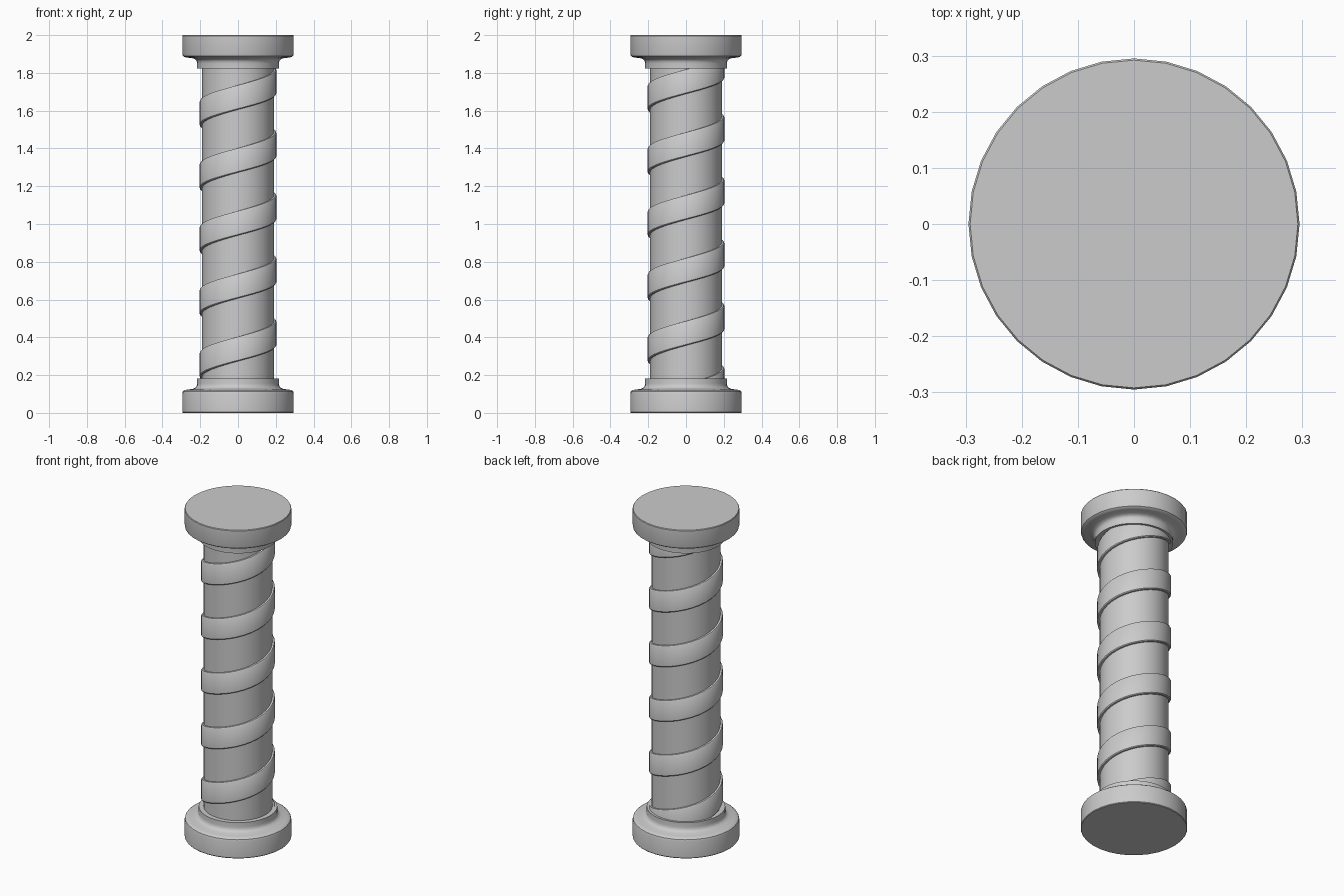
import bpy, bmesh
from math import pi, cos, sin, radians

if "Cube" in bpy.data.objects:
    bpy.data.objects.remove(bpy.data.objects["Cube"])

SIDES = 32


def finish(name, bm):
    bmesh.ops.remove_doubles(bm, verts=bm.verts, dist=1e-5)
    bmesh.ops.recalc_face_normals(bm, faces=bm.faces)
    mesh = bpy.data.meshes.new(name)
    bm.to_mesh(mesh)
    bm.free()
    obj = bpy.data.objects.new(name, mesh)
    bpy.context.collection.objects.link(obj)
    bpy.ops.object.select_all(action='DESELECT')
    obj.select_set(True)
    bpy.context.view_layer.objects.active = obj
    bpy.ops.object.shade_smooth_by_angle(angle=radians(35))
    return obj


def bridge(bm, a, b, closed):
    n = len(a)
    for i in range(n if closed else n - 1):
        j = (i + 1) % n
        bm.faces.new((a[i], a[j], b[j], b[i]))


def lathe(name, profile):
    """Capped solid turned around z from (radius, height) points."""
    bm = bmesh.new()
    rings = [[bm.verts.new((r * cos(2 * pi * i / SIDES), r * sin(2 * pi * i / SIDES), z))
              for i in range(SIDES)] for r, z in profile]
    for a, b in zip(rings, rings[1:]):
        bridge(bm, a, b, True)
    bm.faces.new(rings[0])
    bm.faces.new(rings[-1])
    return finish(name, bm)


def helix(name, section, pitch, z0, turns):
    """Closed (radius, height) section swept up a helix."""
    bm = bmesh.new()
    steps = int(turns * SIDES)
    rings = []
    for i in range(steps + 1):
        a = 2 * pi * i / SIDES
        z = z0 + pitch * i / SIDES
        rings.append([bm.verts.new((r * cos(a), r * sin(a), z + h)) for r, h in section])
    for a, b in zip(rings, rings[1:]):
        bridge(bm, a, b, True)
    bm.faces.new(rings[0])
    bm.faces.new(rings[-1])
    return finish(name, bm)


# Base and capital share one moulding, flipped top to bottom
moulding = [(0.292, 0), (0.295, 0.004), (0.295, 0.104), (0.292, 0.114), (0.284, 0.12),
            (0.27, 0.123), (0.24, 0.127), (0.226, 0.133), (0.219, 0.142),
            (0.217, 0.155), (0.217, 0.183)]
lathe("base", moulding)
lathe("capital", [(r, 2 - 0.965 * z) for r, z in moulding])

# Plain shaft
lathe("shaft", [(0.19, 0.1), (0.19, 1.9)])

# Raised spiral band, its ends buried in base and capital
band = [(0.18, -0.065), (0.2, -0.065), (0.204, -0.06),
        (0.204, 0.058), (0.2, 0.064), (0.18, 0.065)]
helix("spiral_band", band, 0.333, 0.089, 5.5)
